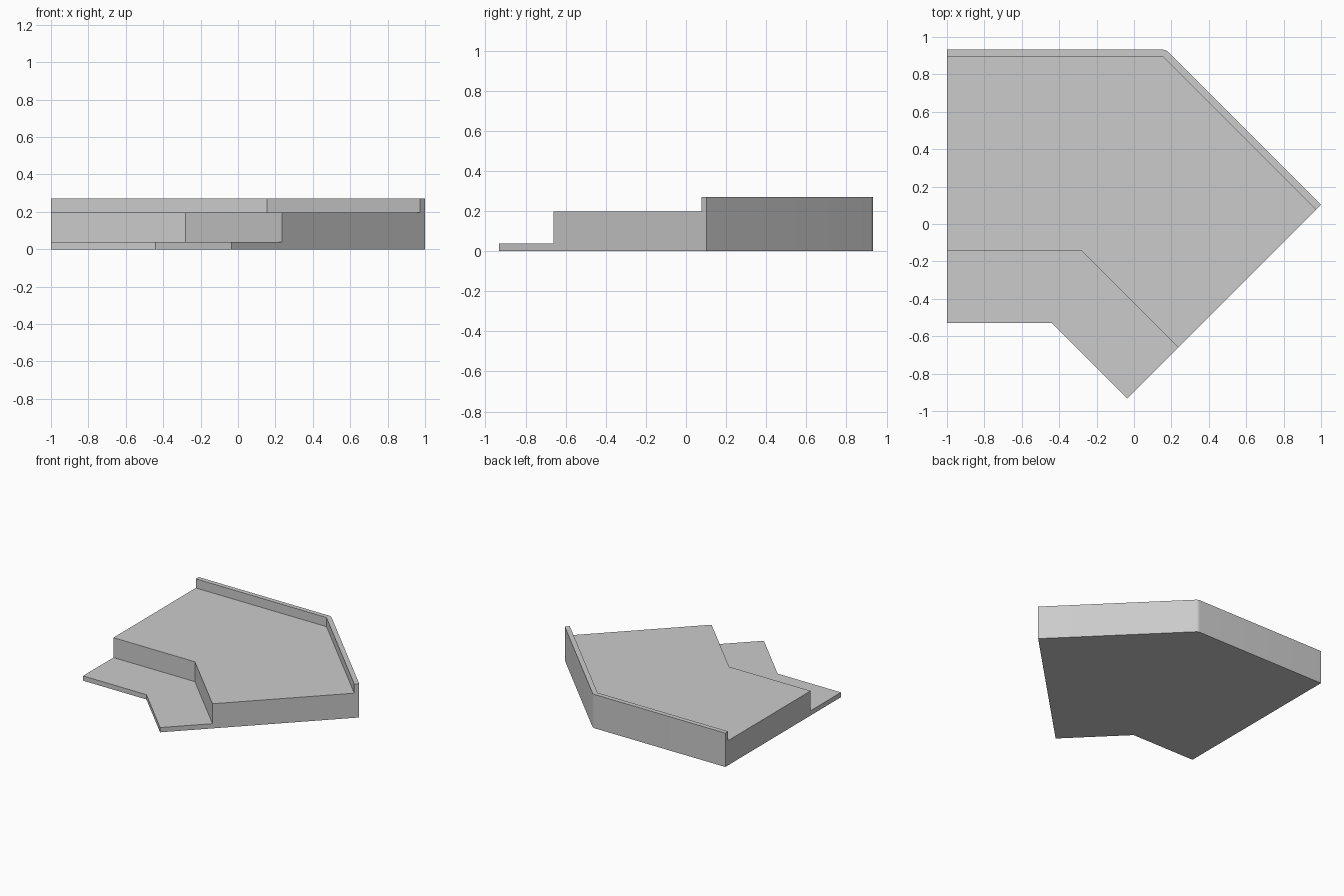
import bpy, bmesh
from math import sin, cos, radians

if "Cube" in bpy.data.objects:
    bpy.data.objects.remove(bpy.data.objects["Cube"])

END = 0.897      # angled end lies on x - y = END
ARC = 4          # segments in the rounded outer corner


def path(cx, cy, radius=0.0):
    """Straight run, 45 degree bend around (cx, cy), then run to the angled end."""
    pts = [(-1.0, cy + radius)]
    for i in range(ARC + 1):
        a = radians(90 - 45 * i / ARC)
        pts.append((cx + radius * cos(a), cy + radius * sin(a)))
    s = sum(pts[-1])
    pts.append(((s + END) / 2, (s - END) / 2))
    return pts


# Edge lines seen from above
front = path(-0.44, -0.528)
riser = path(-0.28, -0.144)
wall = path(0.155, 0.895)
outer = path(0.155, 0.895, 0.037)

# Stepped section: low tread, platform, back kerb
section = [(front, 0), (front, 0.038), (riser, 0.038), (riser, 0.197),
           (wall, 0.197), (wall, 0.27), (outer, 0.27), (outer, 0)]

# Sweep the section along the bend and cap both ends
bm = bmesh.new()
rows = [[bm.verts.new((*line[i], z)) for line, z in section] for i in range(ARC + 3)]
n = len(section)
for a, b in zip(rows, rows[1:]):
    for j in range(n):
        k = (j + 1) % n
        bm.faces.new((a[j], a[k], b[k], b[j]))
bm.faces.new(rows[0])
bm.faces.new(rows[-1][::-1])

# Collapse repeated corner points, merge flat areas
bmesh.ops.remove_doubles(bm, verts=bm.verts, dist=1e-5)
bmesh.ops.dissolve_limit(bm, angle_limit=radians(1), verts=bm.verts, edges=bm.edges)
bmesh.ops.recalc_face_normals(bm, faces=bm.faces)

mesh = bpy.data.meshes.new("angled_step_platform")
bm.to_mesh(mesh)
bm.free()
obj = bpy.data.objects.new("angled_step_platform", mesh)
bpy.context.collection.objects.link(obj)

# Smooth only the rounded corner
bpy.context.view_layer.objects.active = obj
obj.select_set(True)
bpy.ops.object.shade_smooth_by_angle(angle=radians(20))
